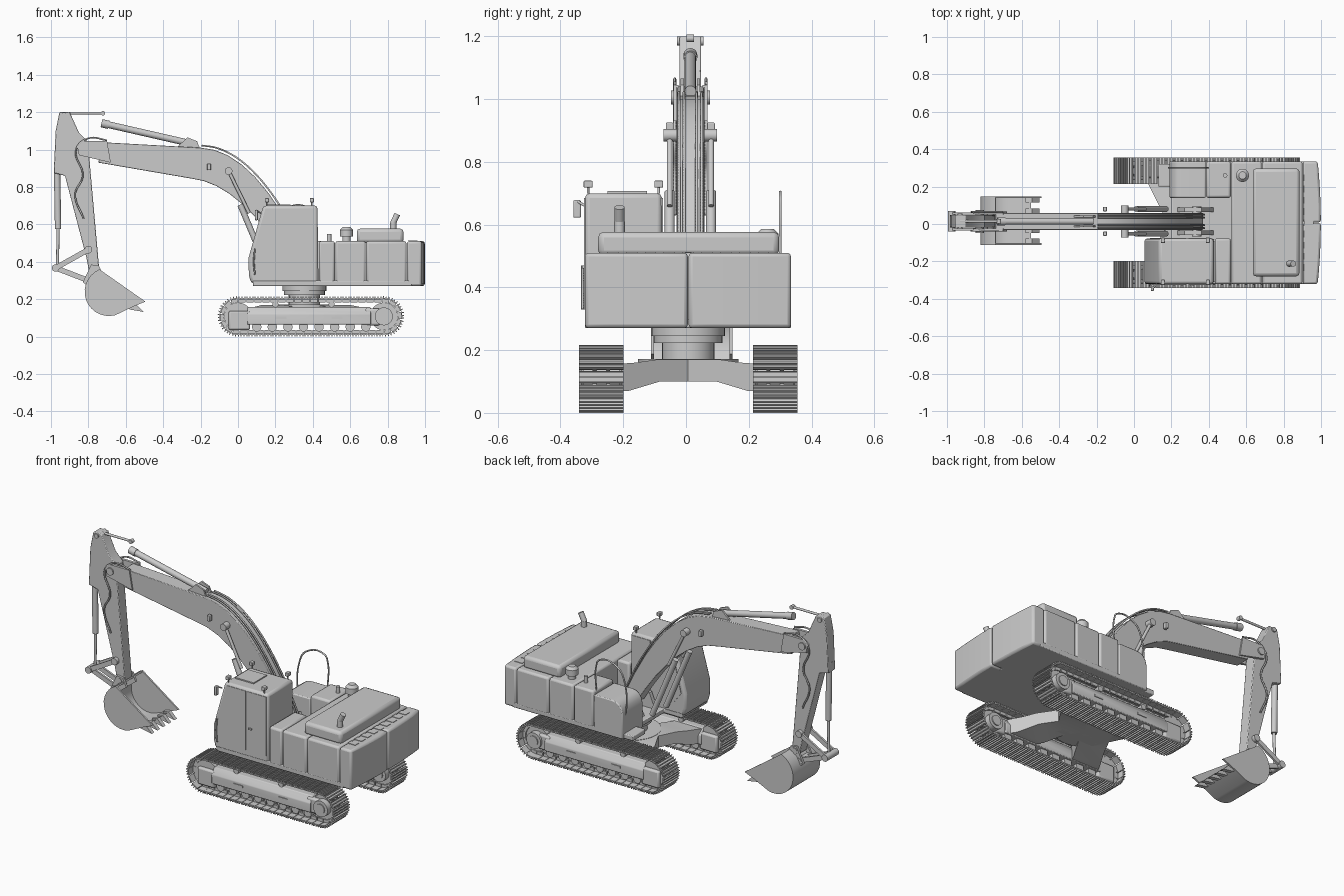
import bpy, bmesh, math
from mathutils import Vector, Matrix

if "Cube" in bpy.data.objects:
    bpy.data.objects.remove(bpy.data.objects["Cube"])

grey = bpy.data.materials.new("plain_grey")
grey.use_nodes = True
grey.diffuse_color = (0.6, 0.6, 0.6, 1)
grey.node_tree.nodes["Principled BSDF"].inputs["Base Color"].default_value = grey.diffuse_color


def link_object(name, data):
    data.materials.append(grey)
    ob = bpy.data.objects.new(name, data)
    bpy.context.collection.objects.link(ob)
    return ob


def finish(name, bm, bevel=0):
    mesh = bpy.data.meshes.new(name)
    bmesh.ops.recalc_face_normals(bm, faces=bm.faces)
    bm.to_mesh(mesh)
    bm.free()
    mesh.shade_smooth()
    mesh.set_sharp_from_angle(angle=math.radians(35))
    ob = link_object(name, mesh)
    if bevel:
        mod = ob.modifiers.new("rounded_edges", 'BEVEL')
        mod.width, mod.segments, mod.limit_method = bevel, 2, 'ANGLE'
    return ob


def around(centre, half):
    return centre - half, centre + half


def prism(name, outline, span, axis="y", bevel=0):
    """Extrude a flat outline over a span of one axis."""
    def place(a, b, t):
        return {"x": (t, a, b), "y": (a, t, b), "z": (a, b, t)}[axis]
    bm = bmesh.new()
    near, far = [[bm.verts.new(place(a, b, t)) for a, b in outline] for t in span]
    bm.faces.new(near)
    bm.faces.new(far)
    for i in range(len(outline)):
        bm.faces.new((near[i - 1], near[i], far[i], far[i - 1]))
    return finish(name, bm, bevel)


def box(name, xs, ys, zs, bevel=0):
    (left, right), (low, high) = xs, zs
    return prism(name, [(left, low), (right, low), (right, high), (left, high)], ys, "y", bevel)


def rod(name, start, end, radius, tip_radius=None):
    start, end = Vector(start), Vector(end)
    bm = bmesh.new()
    turn = (end - start).to_track_quat('Z', 'Y').to_matrix().to_4x4()
    bmesh.ops.create_cone(bm, cap_ends=True, segments=28, radius1=radius, radius2=tip_radius or radius,
                          depth=(end - start).length, matrix=Matrix.Translation((start + end) / 2) @ turn)
    return finish(name, bm)


def pin(name, x, z, radius, y, half):
    low, high = around(y, half)
    return rod(name, (x, low, z), (x, high, z), radius)


def post(name, x, y, zs, radius, tip_radius=None):
    return rod(name, (x, y, zs[0]), (x, y, zs[1]), radius, tip_radius)


def pipe(name, points, y, radius=0.005):
    """Bend a thin pipe through points that lie in one plane."""
    curve = bpy.data.curves.new(name, 'CURVE')
    curve.dimensions, curve.bevel_depth, curve.bevel_resolution = '3D', radius, 1
    knots = curve.splines.new('BEZIER').bezier_points
    knots.add(len(points) - 1)
    for knot, (x, z) in zip(knots, points):
        knot.co = (x, y, z)
        knot.handle_left_type = knot.handle_right_type = 'AUTO'
    link_object(name, curve)


def bend(start, control, end, steps=8):
    """Points of a quadratic curve."""
    a, b, c = Vector(start), Vector(control), Vector(end)
    return [tuple(a.lerp(b, i / steps).lerp(b.lerp(c, i / steps), i / steps)) for i in range(steps + 1)]


SIDES = {"right": -1, "left": 1}
MID, BOOM = 0.007, 0.014            # centre planes of body and boom
RIGHT, LEFT = -0.322, 0.335         # body sides
DECK, TOP = 0.27, 0.51              # body bottom and top
CAB_INNER, TANK_INNER = -0.077, 0.14
SWING = 0.355                       # turntable centre

# Tracks: shoes and links spaced along a stadium path
RUN, AXLE, R, SHOES = 0.78, 0.108, 0.092, 50
ARC = math.pi * R
pitch = 2 * (RUN + ARC) / SHOES


def on_path(s):
    """Position and tilt at a distance along the track loop."""
    half, s = divmod(s, RUN + ARC)
    tilt = max(0, s - RUN) / R
    x, z = min(s, RUN) - RUN / 2 + R * math.sin(tilt), R * math.cos(tilt)
    flip = -1 if half else 1
    return Vector((RUN / 2 + flip * x, 0, AXLE + flip * z)), tilt + half * math.pi


def add_block(bm, frame, offset, size):
    bmesh.ops.create_cube(bm, size=1, matrix=frame @ Matrix.Translation(offset) @ Matrix.Diagonal((*size, 1)))


for side, out in SIDES.items():
    yc = MID + out * 0.277
    bm = bmesh.new()
    for i in range(SHOES):
        spot, tilt = on_path((i + 0.5) * pitch)
        spot.y = yc
        frame = Matrix.Translation(spot) @ Matrix.Rotation(tilt, 4, 'Y')
        add_block(bm, frame, (0, 0, 0.003), (pitch * 0.93, 0.142, 0.007))
        for step in (-1, 0, 1):
            add_block(bm, frame, (step * pitch * 0.36, 0, 0.01), (0.005, 0.142, 0.011))
        for row in (-1, 1):
            add_block(bm, frame, (0, row * 0.022, -0.009), (pitch * 0.85, 0.012, 0.018))
    finish(side + "_track_shoes", bm)

    half_section = [(0.055, 0.065), (0.055, 0.12), (0.03, 0.157)]
    section = [(yc + y, z) for y, z in half_section] + [(yc - y, z) for y, z in reversed(half_section)]
    prism(side + "_track_frame", section, (0.05, 0.71), "x", 0.004)
    box(side + "_idler_yoke", (-0.05, 0.065), around(yc, 0.05), (0.035, 0.138), 0.01)
    box(side + "_drive_arm", (0.68, 0.76), around(yc, 0.045), (0.06, 0.15), 0.01)
    pin(side + "_idler_wheel", 0, AXLE, 0.074, yc, 0.03)
    pin(side + "_sprocket", RUN, AXLE, 0.074, yc, 0.022)
    pin(side + "_drive_hub", RUN, AXLE, 0.048, yc, 0.058)
    pin(side + "_drive_cap", RUN, AXLE, 0.03, yc, 0.064)
    for i in range(8):
        pin(side + "_lower_roller", 0.1 + i / 12, 0.052, 0.025, yc, 0.042)
    for x in (0.2, 0.5):
        pin(side + "_carrier_roller", x, 0.172, 0.016, yc, 0.035)
        box(side + "_frame_step", (x, x + 0.06), around(yc + out * 0.055, 0.004), (0.095, 0.108))

    # Carriage legs splay from the centre out to the track frame
    reach = 0.24
    leg = [(0, 0.17), (0.1, 0.17), (0.17, 0.16), (reach, 0.155), (reach, 0.07), (0.19, 0.07), (0.09, 0.1), (0, 0.1)]
    for end, inner, outer in (("front", 0.27, 0.15), ("rear", 0.44, 0.6)):
        ob = prism(f"{side}_{end}_carriage_leg", [(MID + out * y, z) for y, z in leg], (-0.09, 0.09), "x")
        for v in ob.data.vertices:
            v.co.x += inner + (outer - inner) * abs(v.co.y - MID) / reach

# Turntable
post("carriage_hub", SWING, MID, (0.1, 0.172), 0.16)
post("turntable_base", SWING, MID, (0.165, 0.23), 0.084)
post("turntable_ring", SWING, MID, (0.222, 0.245), 0.11)
post("turntable_top", SWING, MID, (0.245, 0.28), 0.118)

# Deck and body panels
corner, rear, tank_front = 0.2, 0.93, 0.385
prism("upper_deck", [(0.08, RIGHT), (0.08, CAB_INNER), (corner, CAB_INNER), (corner, LEFT), (rear, LEFT), (rear, RIGHT)],
      (DECK, 0.3), "z", 0.005)
panel_z, bay, engine, weight = (0.285, TOP), 0.52, 0.685, 0.903
gap = 0.002
box("panel_behind_cab", (0.432, bay - gap), (RIGHT, CAB_INNER), panel_z, 0.012)
box("fuel_tank", (tank_front, bay - gap), (TANK_INNER, LEFT), panel_z, 0.012)
box("pump_bay", (bay, engine - gap), (RIGHT, LEFT), panel_z, 0.012)
box("engine_bay", (engine, weight - gap), (RIGHT, LEFT), panel_z, 0.012)
nose = bend((0.19, 0.42), (0.2, 0.49), (0.26, 0.49), 4)
prism("tool_box", nose + [(tank_front - gap, 0.49), (tank_front - gap, DECK), (0.19, DECK)], (TANK_INNER, LEFT), "y", 0.006)
box("front_step", (0.13, 0.2), (0.2, 0.32), (DECK, 0.3), 0.005)
box("engine_hood", (0.635, 0.885), (-0.28, 0.297), (0.5, 0.577), 0.018)
for side, edge in (("right", RIGHT), ("left", LEFT)):
    seam = MID + SIDES[side] * gap / 2
    back = bend((0.999, seam), (0.999, (seam + edge) / 2), (0.982, edge), 4)
    prism(side + "_counterweight", back + [(weight, edge), (weight, seam)], (DECK, TOP), "z", 0.012)
for i in range(-4, 5):
    box("vent_slat", (0.91, 0.96), around(MID + i * 0.06, 0.018), (TOP, TOP + 0.003))

# Fittings on the body roof
post("exhaust_stack", 0.83, -0.212, (0.57, 0.61), 0.017)
rod("exhaust_tip", (0.828, -0.212, 0.605), (0.852, -0.212, 0.655), 0.016)
intake_y = 0.26
post("air_cleaner_neck", 0.58, intake_y, (TOP, 0.54), 0.022)
post("air_cleaner_bowl", 0.58, intake_y, (0.535, 0.57), 0.035)
post("air_cleaner_cap", 0.58, intake_y, (0.57, 0.586), 0.035, 0.02)
post("filler_cap", 0.487, intake_y, (TOP, 0.548), 0.012)
pipe("hand_rail", [(0.2, 0.3), (0.2, 0.6), (0.25, 0.68), (0.37, 0.69), (0.39, 0.65), (0.39, 0.5)], 0.3)

# Cab with raised door and window panels
roof = 0.7
prism("cab", [(0.07, 0.285), (0.43, 0.285), (0.425, roof), (0.135, roof), (0.056, 0.42), (0.058, 0.33)],
      (RIGHT, CAB_INNER), "y", 0.015)
sill, lintel, pillar = 0.33, 0.685, 0.285
for side, y in (("right", RIGHT), ("left", CAB_INNER)):
    skin = around(y, 0.003)
    prism(side + "_door_panel", [(0.085, 0.42), (0.13, 0.36), (pillar - 0.006, sill), (pillar - 0.006, lintel), (0.15, lintel)], skin)
    box(side + "_rear_panel", (pillar + 0.006, 0.415), skin, (sill, lintel))
box("roof_hatch", (0.155, 0.28), (-0.25, -0.125), (roof, roof + 0.007))
box("door_handle", (0.3, 0.32), around(RIGHT, 0.01), (0.46, 0.47))
for x in (0.155, 0.395):
    for y in (RIGHT + 0.01, CAB_INNER - 0.01):
        post("lamp_post", x, y, (roof, 0.725), 0.004)
        box("cab_lamp", around(x, 0.011), around(y, 0.014), (0.718, 0.74), 0.003)
mirror_y = RIGHT - 0.025
rod("mirror_arm", (0.12, RIGHT, 0.66), (0.1, mirror_y, 0.675), 0.004)
box("mirror", around(0.098, 0.008), around(mirror_y, 0.012), (0.622, 0.678), 0.004)
pipe("cab_grab_rail", [(0.09, sill), (0.085, 0.4), (0.09, 0.47)], RIGHT - 0.008)

# Boom: straight tip, curved heel
top_curve = bend((-0.2, 1.01), (0.1, 1), (0.37, 0.4))
low_curve = bend((0.3, 0.35), (0.02, 0.82), (-0.25, 0.845))
prism("boom", [(-0.74, 1.04)] + top_curve + low_curve + [(-0.745, 0.93)], around(BOOM, 0.045), "y", 0.003)
lift_eye, arm_hinge = (-0.05, 0.885), (-0.825, 1.005)
for side, out in SIDES.items():
    prism(side + "_boom_fork", [(-0.86, 1.02), (-0.83, 1.045), (-0.7, 1.045), (-0.68, 0.93), (-0.85, 0.97)],
          around(BOOM + out * 0.046, 0.008))
    prism(side + "_boom_mount", [(0.22, DECK), (0.44, DECK), (0.36, 0.43), (0.27, 0.39)], around(BOOM + out * 0.062, 0.012))
    prism(side + "_cylinder_bracket", [(-0.34, 1), (-0.2, 1), (-0.22, 1.045), (-0.27, 1.065)], around(BOOM + out * 0.026, 0.005))

    # Lift cylinders beside the boom
    y = BOOM + out * 0.066
    rod(side + "_lift_barrel", (0.17, y, 0.33), (0.012, y, 0.705), 0.016)
    rod(side + "_lift_rod", (0.06, y, 0.66), (lift_eye[0], y, lift_eye[1]), 0.009)
    box(side + "_boom_lamp", around(-0.155, 0.01), around(y, 0.012), (0.89, 0.925), 0.003)

    # Hydraulic lines along the boom and down the arm
    for row in (0.02, 0.036):
        pipe(side + "_boom_line", [(x + 0.006, z + 0.012) for x, z in top_curve], BOOM + out * row)
    pipe(side + "_arm_hose", [(-0.7, 1.05), (-0.8, 1.06), (-0.865, 1), (-0.83, 0.86), (-0.87, 0.76), (-0.825, 0.63)],
         BOOM + out * 0.05)
pin("lift_cylinder_pin", *lift_eye, 0.02, BOOM, 0.085)
pin("boom_foot_pin", 0.335, 0.385, 0.025, BOOM, 0.08)
pin("arm_hinge_pin", *arm_hinge, 0.022, BOOM, 0.062)
rod("arm_cylinder_barrel", (-0.22, BOOM, 1.025), (-0.715, BOOM, 1.138), 0.018)
rod("arm_cylinder_collar", (-0.69, BOOM, 1.132), (-0.73, BOOM, 1.141), 0.022)
rod("arm_cylinder_rod", (-0.93, BOOM, 1.194), (-0.72, BOOM, 1.194), 0.007)
pin("arm_rod_eye", -0.722, 1.194, 0.012, BOOM, 0.012)

# Arm
prism("arm", [(-0.955, 1.2), (-0.9, 1.2), (-0.85, 1.09), (-0.8, 1.04), (-0.79, 0.9), (-0.742, 0.36), (-0.765, 0.33),
              (-0.795, 0.34), (-0.81, 0.42), (-0.925, 0.86), (-0.985, 0.875), (-0.975, 1.1)],
      around(BOOM, 0.034), "y", 0.004)
pin("arm_top_pin", -0.93, 1.185, 0.014, BOOM, 0.042)
rod("bucket_cylinder_barrel", (-0.968, BOOM, 0.93), (-0.962, BOOM, 0.575), 0.017)
rod("bucket_cylinder_rod", (-0.962, BOOM, 0.58), (-0.965, BOOM, 0.38), 0.008)

# Bucket linkage
joints = {"link": (-0.975, 0.367), "rocker": (-0.8, 0.465), "ear": (-0.8, 0.3), "bucket": (-0.77, 0.355)}
for name, joint in joints.items():
    pin(name + "_pin", *joint, 0.02, BOOM, 0.055)
for side, out in SIDES.items():
    for name, offset in (("rocker", 0.042), ("ear", 0.028)):
        start, end = Vector(joints["link"]), Vector(joints[name])
        across = (end - start).orthogonal().normalized() * 0.014
        prism(f"{side}_{name}_link", [start + across, start - across, end - across, end + across],
              around(BOOM + out * offset, 0.006))
    prism(side + "_bucket_ear", [(-0.83, 0.29), (-0.8, 0.27), (-0.72, 0.33), (-0.745, 0.38), (-0.785, 0.385)],
          around(BOOM + out * 0.045, 0.007))

# Bucket: open round shell, side plates and teeth
BUCKET, HALF = 0.018, 0.125


def bowl(radius):
    angles = [math.radians(113 + 172 * i / 14) for i in range(15)]
    return [(-0.69 + radius * math.cos(a), 0.24 + radius * math.sin(a)) for a in angles]


lip = (-0.55, 0.165)
prism("bucket_shell", bowl(0.13) + [lip] + bowl(0.12)[::-1], around(BUCKET, HALF))
for side, out in SIDES.items():
    prism(side + "_bucket_side", bowl(0.13) + [lip, (-0.495, 0.187)], around(BUCKET + out * HALF, 0.005))
for i in range(-2, 3):
    prism("bucket_tooth", [(-0.58, 0.165), (-0.58, 0.145), (-0.505, 0.132), (-0.545, 0.172)],
          around(BUCKET + i * 0.054, 0.012))
